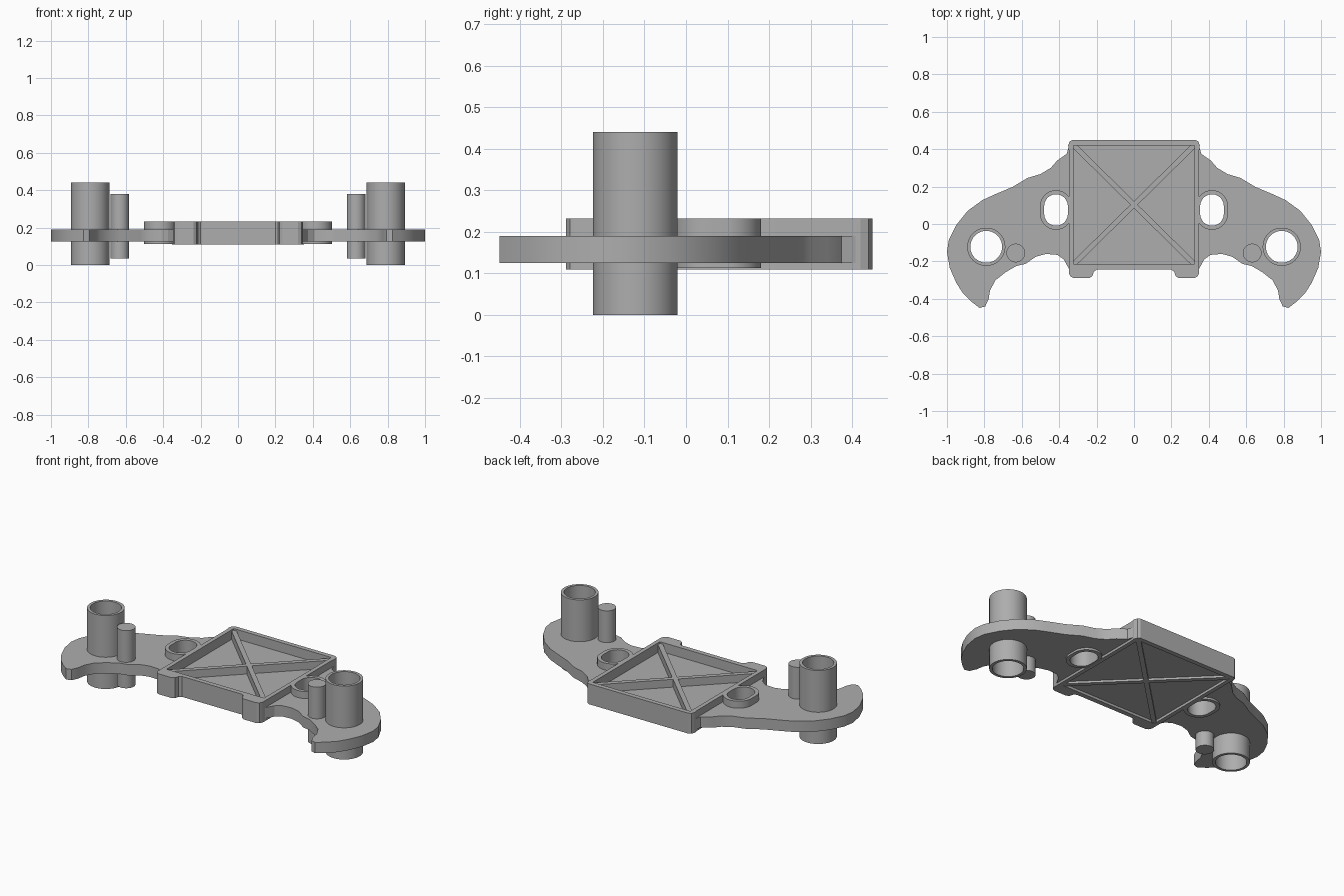
import bpy, bmesh, math

old = bpy.data.objects.get("Cube")
if old:
    bpy.data.objects.remove(old)

grey = bpy.data.materials.new("plain grey")
grey.use_nodes = True
colour = (0.42, 0.42, 0.42, 1)
grey.diffuse_color = colour
grey.node_tree.nodes["Principled BSDF"].inputs["Base Color"].default_value = colour


def prism(name, loops, z0, z1):
    """Extrude an outline with optional holes from z0 to z1."""
    curve = bpy.data.curves.new(name, "CURVE")
    curve.dimensions = "2D"
    curve.fill_mode = "BOTH"
    curve.extrude = (z1 - z0) / 2
    for loop in loops:
        spline = curve.splines.new("POLY")
        spline.points.add(len(loop) - 1)
        for point, (x, y) in zip(spline.points, loop):
            point.co = (x, y, 0, 1)
        spline.use_cyclic_u = True
    temp = bpy.data.objects.new(name, curve)
    bpy.context.collection.objects.link(temp)
    bpy.context.view_layer.update()
    mesh = bpy.data.meshes.new_from_object(
        temp.evaluated_get(bpy.context.evaluated_depsgraph_get()))
    bpy.data.objects.remove(temp)
    bm = bmesh.new()
    bm.from_mesh(mesh)
    bmesh.ops.remove_doubles(bm, verts=bm.verts, dist=0.0001)
    bmesh.ops.translate(bm, verts=bm.verts, vec=(0, 0, (z0 + z1) / 2))
    bmesh.ops.recalc_face_normals(bm, faces=bm.faces)
    bm.to_mesh(mesh)
    bm.free()
    mesh.materials.clear()
    mesh.materials.append(grey)
    obj = bpy.data.objects.new(name, mesh)
    bpy.context.collection.objects.link(obj)
    bpy.ops.object.select_all(action="DESELECT")
    obj.select_set(True)
    bpy.context.view_layer.objects.active = obj
    bpy.ops.object.shade_smooth_by_angle(angle=math.radians(25))
    return obj


def oval(centre, r, straight=0, n=48):
    """Circle, or a slot stretched along y by a straight length."""
    pts = []
    for i in range(n):
        a = math.tau * (i + 0.5) / n
        shift = math.copysign(straight / 2, math.sin(a))
        pts.append((centre[0] + r * math.cos(a), centre[1] + r * math.sin(a) + shift))
    return pts


def flip(loop, side):
    return [(x * side, y) for x, y in loop]


def rectangle(x, y0, y1):
    return [(-x, y0), (x, y0), (x, y1), (-x, y1)]


# Outline of one curved wing, from the rear of the frame round to the front
wing = [(.335, .41), (.35, .41), (.36, .375), (.41, .34), (.445, .30), (.50, .267),
        (.57, .246), (.65, .198), (.74, .16), (.81, .128), (.89, .07), (.95, -.005),
        (.99, -.085), (1, -.15), (.985, -.235), (.95, -.315), (.915, -.37),
        (.87, -.415), (.825, -.449), (.795, -.44), (.777, -.40), (.77, -.355),
        (.74, -.30), (.685, -.257), (.63, -.225), (.58, -.213), (.525, -.175),
        (.47, -.16), (.41, -.165), (.375, -.19), (.348, -.24), (.335, -.24)]
post, pin, slot = (.79, -.122), (.632, -.155), (.417, .075)

for side, label in ((1, "left"), (-1, "right")):
    def build(name, loops, z0, z1):
        prism(label + "_" + name, [flip(l, side) for l in loops], z0, z1)
    build("wing", [wing, oval(post, .094), oval(slot, .074, .042)], .125, .19)
    build("tube", [oval(post, .102), oval(post, .085)], 0, .44)
    build("pin", [oval(pin, .05)], .035, .38)
    build("slot_collar", [oval(slot, .085, .042), oval(slot, .063, .042)], .113, .232)

# Raised square frame with two rounded front feet
half = [(.33, .449), (.345, .44), (.352, .42), (.348, .39), (.348, -.262),
        (.34, -.28), (.322, -.289), (.238, -.289), (.222, -.278), (.215, -.255), (.2, -.244)]
prism("frame", [half + flip(half, -1)[::-1], rectangle(.323, -.215, .421)], .11, .232)
prism("floor_panel", [rectangle(.335, -.225, .435)], .125, .175)

# Crossed diagonal ribs above and below the floor
w = .013
for side, label in ((1, "rising"), (-1, "falling")):
    rib = [(-.327 + w, -.219 - w / 2), (.327 + w / 2, .425 - w),
           (.327 - w, .425 + w / 2), (-.327 - w / 2, -.219 + w)]
    prism(label + "_rib", [flip(rib, side)], .112, .222)
